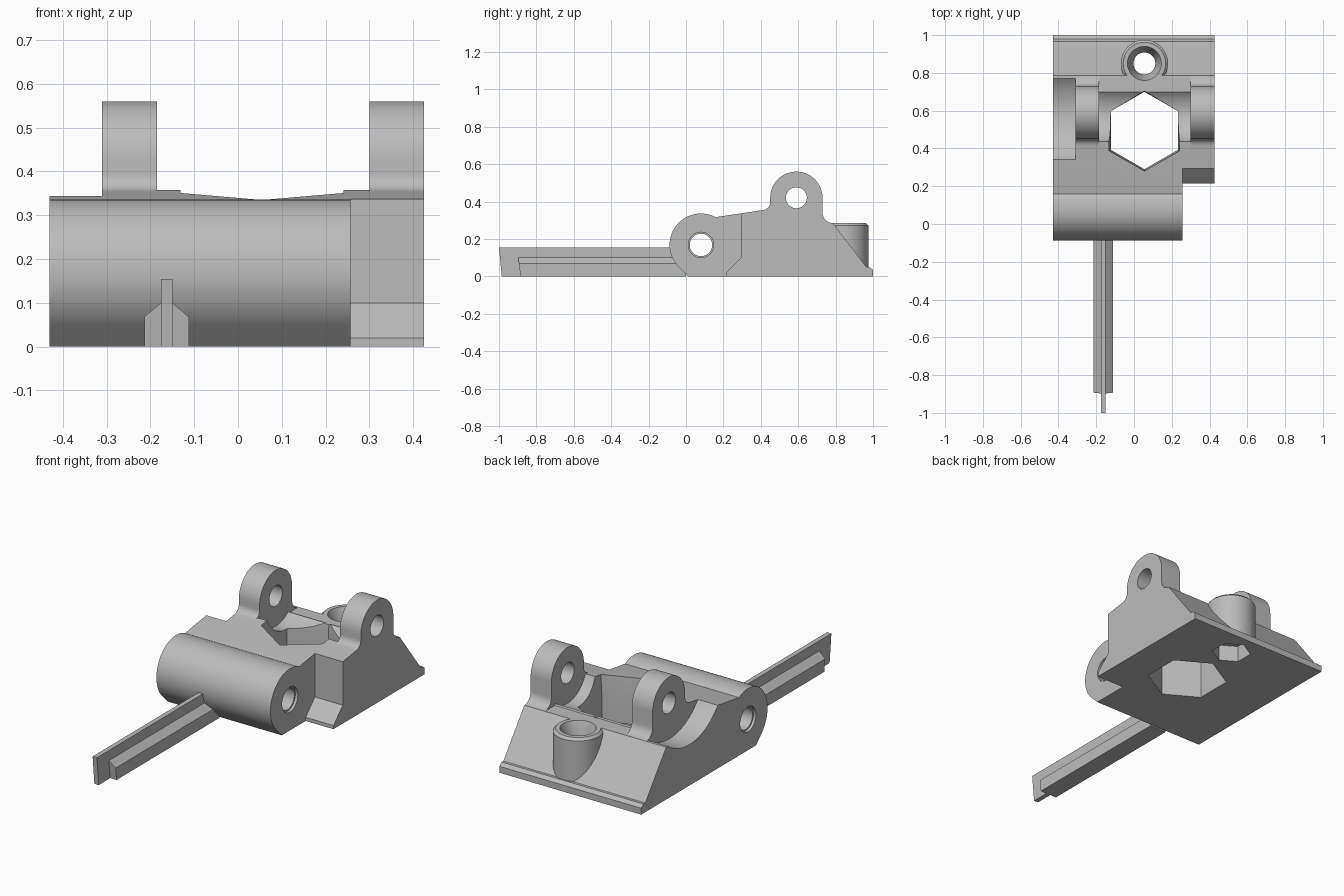
import bpy, bmesh, math
from mathutils import Vector

old = bpy.data.objects.get("Cube")
if old:
    bpy.data.objects.remove(old, do_unlink=True)

grey = bpy.data.materials.new("plain grey")
grey.use_nodes = True
COLOUR = (0.5, 0.5, 0.5, 1)
grey.diffuse_color = COLOUR
grey.node_tree.nodes["Principled BSDF"].inputs["Base Color"].default_value = COLOUR


def loft(name, rings):
    """Solid from matching rings of 3D points, capped at both ends."""
    bm = bmesh.new()
    loops = [[bm.verts.new(p) for p in ring] for ring in rings]
    n = len(loops[0])
    for a, b in zip(loops, loops[1:]):
        for i in range(n):
            j = (i + 1) % n
            bm.faces.new((a[i], a[j], b[j], b[i]))
    bm.faces.new(loops[0][::-1])
    bm.faces.new(loops[-1])
    bmesh.ops.recalc_face_normals(bm, faces=bm.faces)
    mesh = bpy.data.meshes.new(name)
    bm.to_mesh(mesh)
    bm.free()
    mesh.materials.append(grey)
    obj = bpy.data.objects.new(name, mesh)
    bpy.context.collection.objects.link(obj)
    return obj


def along_x(name, profile, x0, x1):
    """Extrude a (y, z) profile along x."""
    return loft(name, [[(x, y, z) for y, z in profile] for x in (x0, x1)])


def arc(cy, cz, r, start, end, steps):
    angles = [math.radians(start + (end - start) * i / steps) for i in range(steps + 1)]
    return [(cy + r * math.cos(a), cz + r * math.sin(a)) for a in angles]


def circle(cy, cz, r, n=64):
    return arc(cy, cz, r, 0, 360, n)[:-1]


def turned(name, x, y, steps, n=64, turn=0):
    """Stack of rings around a vertical axis; steps are (radius, z)."""
    return loft(name, [[(x + r * math.cos(turn + math.tau * i / n),
                         y + r * math.sin(turn + math.tau * i / n), z)
                        for i in range(n)] for r, z in steps])


def combine(target, other, operation):
    mod = target.modifiers.new(operation.lower(), 'BOOLEAN')
    mod.operation = operation
    mod.solver = 'EXACT'
    mod.object = other
    bpy.context.view_layer.objects.active = target
    bpy.ops.object.modifier_apply(modifier=mod.name)
    bpy.data.objects.remove(other, do_unlink=True)


LEFT, RIGHT = 0.425, -0.43
LUG_Y, LUG_Z = 0.59, 0.42
CX = 0.055

# Wedge body
body = along_x("body", [(0.08, 0), (1, 0), (1, 0.035), (0.98, 0.05), (0.965, 0.05),
                        (0.785, 0.285), (0.70, 0.285), (0.66, 0.36), (0.45, 0.36),
                        (0.16, 0.317), (0.08, 0.3)], RIGHT, LEFT)

# Notched front corner beside the barrel
combine(body, along_x("notch", [(-0.1, -0.1), (0.215, -0.1), (0.215, 0.02), (0.295, 0.1),
                                (0.295, 0.5), (-0.1, 0.5)], 0.257, 0.6), 'DIFFERENCE')

# Round clearances between the lugs and outside the right lug
combine(body, along_x("hollow", circle(LUG_Y, LUG_Z, 0.165), -0.185, 0.30), 'DIFFERENCE')
combine(body, along_x("side_hollow", circle(0.585, 0.53, 0.307, 96), -0.6, -0.31), 'DIFFERENCE')

# Barrel with a flat tangent down to the floor
R = 0.168
barrel = along_x("barrel", arc(0.08, 0.168, R, -90, -90, 1)[:1]
                 + arc(0.08, 0.168, R, -60, 225, 60)
                 + [(0.08 - R * math.tan(math.radians(22.5)), 0)], RIGHT, 0.257)
combine(body, barrel, 'UNION')

# Pair of lugs with flared feet
lug = ([(0.43, 0.2), (0.40, 0.352)] + arc(0.41, 0.395, 0.04, -80, 0, 8)
       + arc(LUG_Y, LUG_Z, 0.14, 180, 0, 32)
       + arc(0.785, 0.34, 0.055, 180, 270, 8) + [(0.785, 0.2)])
for x0, x1 in ((-0.31, -0.185), (0.30, LEFT)):
    combine(body, along_x("lug", lug, x0, x1), 'UNION')

# Screw tube with a bevelled rim
combine(body, turned("tube", CX, 0.85, [(0.125, 0.01), (0.125, 0.272), (0.112, 0.285)]), 'UNION')

# Holes through barrel, lugs and tube
combine(body, along_x("barrel_bore", circle(0.08, 0.168, 0.06), -0.6, 0.6), 'DIFFERENCE')
for x0, x1 in ((RIGHT - 0.1, RIGHT + 0.015), (0.242, 0.29)):
    combine(body, along_x("bore_rim", circle(0.08, 0.168, 0.068), x0, x1), 'DIFFERENCE')
combine(body, along_x("lug_bore", circle(LUG_Y, LUG_Z, 0.056), -0.6, 0.6), 'DIFFERENCE')
combine(body, turned("tube_bore", CX, 0.85, [(0.058, -0.1), (0.058, 0.2), (0.09, 0.285),
                                            (0.09, 0.4)]), 'DIFFERENCE')

# Hexagonal well and nut pocket
POINT = math.pi / 2
combine(body, turned("well", CX, 0.495, [(0.205, -0.1), (0.205, 0.25), (0.215, 0.34),
                                        (0.215, 0.6)], 6, POINT), 'DIFFERENCE')
combine(body, turned("nut_pocket", CX, 0.85, [(0.1, -0.1), (0.1, 0.09)], 6, POINT), 'DIFFERENCE')

# Front tongue: tall blade on a chamfered base, both with raked ends
BX = -0.163
tongue = along_x("tongue", [(-0.985, 0), (0, 0), (0, 0.155), (-1, 0.155)], BX - 0.013, BX + 0.013)
base = [(-0.051, 0), (0.051, 0), (0.051, 0.068), (0.013, 0.1), (-0.013, 0.1), (-0.051, 0.068)]
combine(tongue, loft("tongue_base", [[(BX + x, y - rake * z, z) for x, z in base]
                                     for y, rake in ((-0.885, 0.12), (0, 0))]), 'UNION')

# Smooth round walls, keep edges crisp
for obj in (body, tongue):
    bpy.ops.object.select_all(action='DESELECT')
    obj.select_set(True)
    bpy.context.view_layer.objects.active = obj
    bpy.ops.object.shade_smooth_by_angle(angle=math.radians(25))
